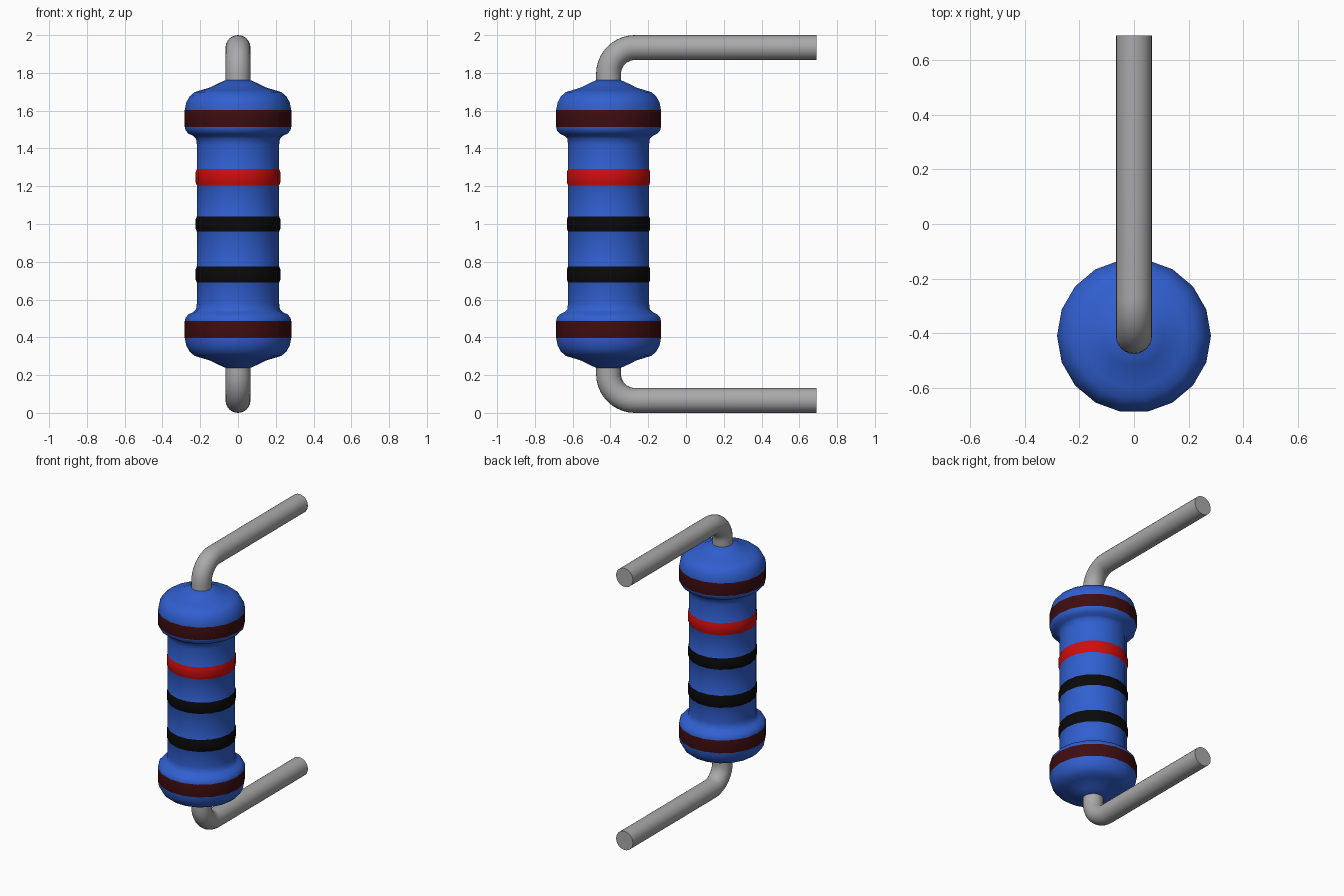
import bpy, bmesh
from math import sin, cos, pi, radians

cube = bpy.data.objects.get("Cube")
if cube:
    bpy.data.objects.remove(cube, do_unlink=True)

AXIS_Y = -0.41
SIDES = 18


def material(name, rgb):
    m = bpy.data.materials.new(name)
    m.use_nodes = True
    m.diffuse_color = (*rgb, 1)
    m.node_tree.nodes["Principled BSDF"].inputs["Base Color"].default_value = (*rgb, 1)
    return m


blue = material("blue coating", (0.03, 0.115, 0.63))
brown = material("dark brown", (0.05, 0.004, 0.005))
black = material("black", (0.003, 0.003, 0.003))
red = material("red", (0.62, 0.004, 0.004))
metal = material("grey metal", (0.4, 0.4, 0.4))


def skin(name, rings, mats, pick=None):
    """Join successive rings of points into a closed, smooth shaded tube."""
    bm = bmesh.new()
    loops = [[bm.verts.new(p) for p in ring] for ring in rings]
    for a, b in zip(loops, loops[1:]):
        for i in range(len(a)):
            j = (i + 1) % len(a)
            bm.faces.new((a[i], a[j], b[j], b[i]))
    bm.faces.new(loops[0])
    bm.faces.new(loops[-1])
    bmesh.ops.recalc_face_normals(bm, faces=bm.faces)
    if pick:
        for f in bm.faces:
            f.material_index = pick(f.calc_center_median().z)
    mesh = bpy.data.meshes.new(name)
    bm.to_mesh(mesh)
    bm.free()
    for m in mats:
        mesh.materials.append(m)
    obj = bpy.data.objects.new(name, mesh)
    bpy.context.collection.objects.link(obj)
    bpy.ops.object.select_all(action='DESELECT')
    obj.select_set(True)
    bpy.context.view_layer.objects.active = obj
    bpy.ops.object.shade_smooth_by_angle(angle=radians(40))
    return obj


# Body: lathed profile with end caps and slightly raised colour bands
CORE_R = 0.218
cap = [(CORE_R, 1.42), (0.222, 1.452), (0.238, 1.467), (0.262, 1.478),
       (0.277, 1.495), (0.282, 1.513), (0.282, 1.603), (0.274, 1.643),
       (0.256, 1.676), (0.23, 1.698), (0.19, 1.71), (0.15, 1.722),
       (0.11, 1.742), (0.065, 1.762)]
core_bands = [(0.69, 0.775, 2), (0.96, 1.04, 2), (1.205, 1.29, 3)]
cap_bands = [(0.397, 0.487, 1), (1.513, 1.603, 1)]

profile = [(r, 2 - z) for r, z in reversed(cap)]
for low, high, _ in core_bands:
    profile += [(CORE_R, low), (0.224, low + 0.015),
                (0.224, high - 0.015), (CORE_R, high)]
profile += cap


def band_colour(z):
    for low, high, index in core_bands + cap_bands:
        if low < z < high:
            return index
    return 0


turns = [2 * pi * i / SIDES for i in range(SIDES)]
skin("body",
     [[(r * cos(t), AXIS_Y + r * sin(t), z) for t in turns] for r, z in profile],
     [blue, brown, black, red], band_colour)


# Leads: round wire leaving each cap and bending towards the back
WIRE_R, BEND, END_Y = 0.066, 0.14, 0.69
STEPS = 10
wire_turns = [2 * pi * i / 24 for i in range(24)]


def lead(name, side):
    height = 1 - WIRE_R
    path = [(AXIS_Y, 0.72, 0)]
    for k in range(STEPS + 1):
        a = pi / 2 * k / STEPS
        path.append((AXIS_Y + BEND * (1 - cos(a)), height - BEND * (1 - sin(a)), a))
    path.append((END_Y, height, pi / 2))
    rings = [[(WIRE_R * cos(t),
               y + WIRE_R * sin(t) * cos(a),
               1 + side * (h - WIRE_R * sin(t) * sin(a))) for t in wire_turns]
             for y, h, a in path]
    skin(name, rings, [metal])


lead("upper_lead", 1)
lead("lower_lead", -1)
